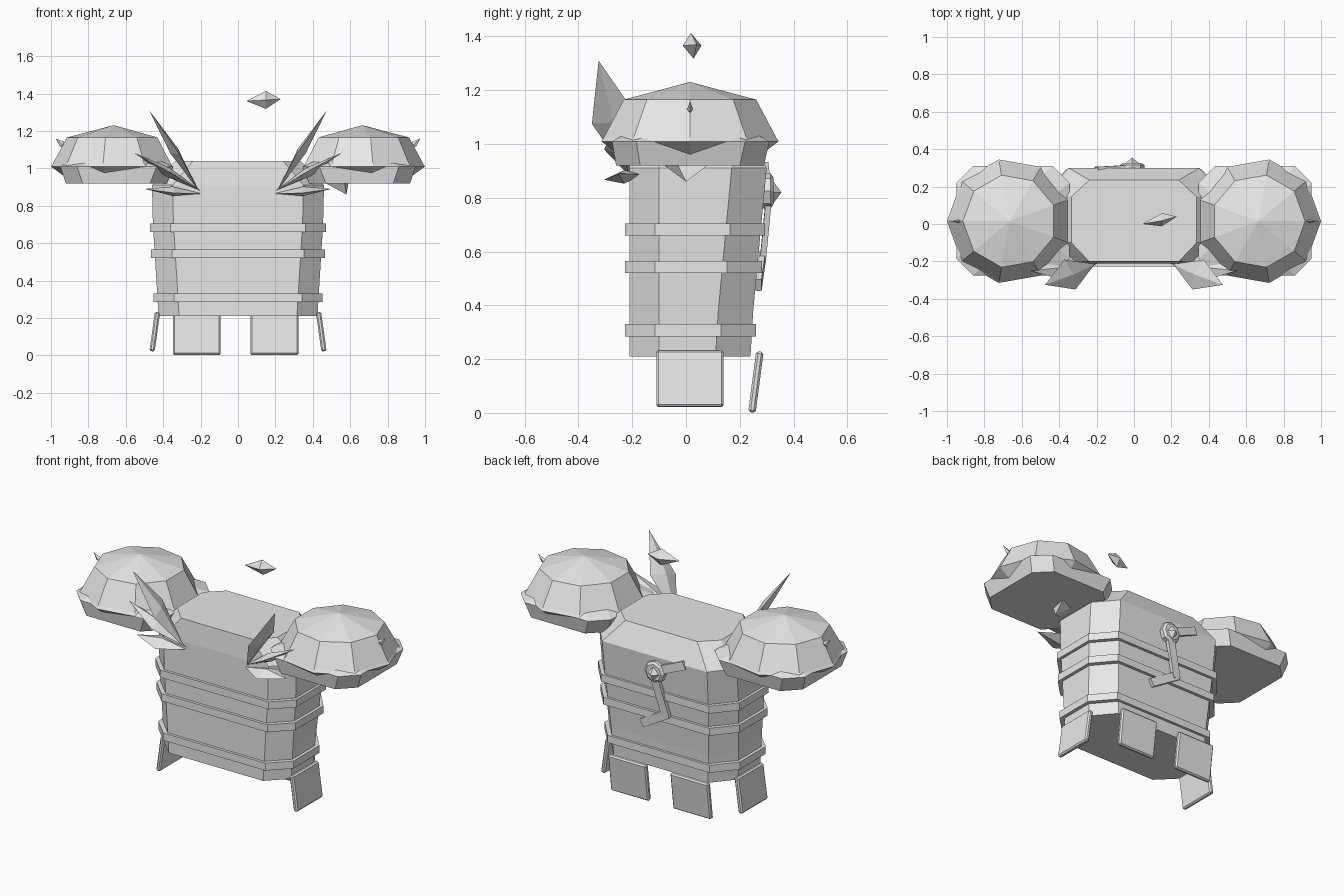
import bpy, bmesh, math
from mathutils import Vector, Matrix, Euler

cube = bpy.data.objects.get("Cube")
if cube:
    bpy.data.objects.remove(cube, do_unlink=True)

STEEL = (0.8, 0.8, 0.8, 1)
steel = bpy.data.materials.new("pale_steel")
steel.use_nodes = True
steel.diffuse_color = STEEL
steel.node_tree.nodes["Principled BSDF"].inputs["Base Color"].default_value = STEEL


def finish(name, bm):
    bmesh.ops.recalc_face_normals(bm, faces=bm.faces)
    mesh = bpy.data.meshes.new(name)
    bm.to_mesh(mesh)
    bm.free()
    mesh.materials.append(steel)
    obj = bpy.data.objects.new(name, mesh)
    bpy.context.scene.collection.objects.link(obj)
    return obj


def loft(name, rings):
    """Skin a stack of equal-length rings and cap both ends."""
    bm = bmesh.new()
    rows = [[bm.verts.new(p) for p in ring] for ring in rings]
    n = len(rows[0])
    for low, high in zip(rows, rows[1:]):
        for i in range(n):
            j = (i + 1) % n
            bm.faces.new((low[i], low[j], high[j], high[i]))
    bm.faces.new(rows[0])
    bm.faces.new(rows[-1])
    return finish(name, bm)


def octagon(x0, x1, y0, y1, cx, cf, cb, z):
    """Rectangle with cut corners: cx across, cf deep in front, cb deep behind."""
    return [(x0 + cx, y0, z), (x1 - cx, y0, z), (x1, y0 + cf, z), (x1, y1 - cb, z),
            (x1 - cx, y1, z), (x0 + cx, y1, z), (x0, y1 - cb, z), (x0, y0 + cf, z)]


def hull(name, points):
    bm = bmesh.new()
    for p in points:
        bm.verts.new(p)
    bmesh.ops.convex_hull(bm, input=bm.verts)
    return finish(name, bm)


def crystal(name, base, tip, wide, thin, at=0.5):
    """Blade with two points and a diamond waist."""
    base, tip, wide, thin = map(Vector, (base, tip, wide, thin))
    mid = base.lerp(tip, at)
    return hull(name, [base, tip, mid + wide, mid - wide, mid + thin, mid - thin])


def plate(name, centre, size, turn=(0, 0, 0), bevel=0.0):
    bm = bmesh.new()
    bmesh.ops.create_cube(bm, size=1)
    bmesh.ops.scale(bm, vec=size, verts=bm.verts)
    if bevel:
        bmesh.ops.bevel(bm, geom=bm.edges[:], offset=bevel, segments=1, affect='EDGES')
    bm.transform(Matrix.Translation(centre) @ Euler(turn).to_matrix().to_4x4())
    return finish(name, bm)


def bar(name, a, b, width=0.05, depth=0.022):
    """Flat strip across the back from a to b."""
    a, b = Vector(a), Vector(b)
    along = (b - a).normalized()
    side = along.cross(Vector((0, 1, 0))).normalized() * width / 2
    out = side.cross(along).normalized() * depth / 2
    return hull(name, [p + s * side + o * out for p in (a, b) for s in (1, -1) for o in (1, -1)])


# Torso shell, cut corners, sloping in to the neck
def torso_ring(half, back, z, grow=0.0):
    return octagon(-half - grow, half + grow, -0.21 - grow, back + grow, 0.11, 0.11, 0.13, z)


torso = [torso_ring(0.425, 0.24, 0.21), torso_ring(0.435, 0.25, 0.38),
         torso_ring(0.445, 0.265, 0.54), torso_ring(0.455, 0.28, 0.70),
         torso_ring(0.46, 0.30, 0.91),
         octagon(-0.335, 0.335, -0.2, 0.235, 0.095, 0.1, 0.09, 1.04)]
loft("torso", torso)

# Raised belts
for name, half, back, z in (("waist_belt", 0.435, 0.245, 0.285),
                            ("rib_belt", 0.448, 0.266, 0.52),
                            ("chest_belt", 0.455, 0.278, 0.66)):
    loft(name, [torso_ring(half, back, z, 0.016), torso_ring(half, back, z + 0.045, 0.016)])

# Skirt plates: two behind, one on each hip
for side, x in (("right", -0.22), ("left", 0.195)):
    plate(f"{side}_back_skirt", (x, 0.26, 0.115), (0.255, 0.028, 0.228), (-0.13, 0, 0), 0.008)
for s, side in ((1, "left"), (-1, "right")):
    plate(f"{side}_hip_skirt", (s * 0.445, 0.015, 0.127), (0.028, 0.25, 0.212),
          (0, -s * 0.14, 0), 0.008)

# Shoulders and collar spikes, mirrored
for s, side in ((1, "left"), (-1, "right")):
    def m(x, y, z, s=s):
        return (s * x, y, z)

    # Lower shoulder guard
    guard = [octagon(0.38, 0.92, -0.26, 0.29, 0.09, 0.09, 0.09, 0.92),
             octagon(0.345, 0.95, -0.275, 0.31, 0.09, 0.09, 0.09, 1.01),
             octagon(0.50, 0.82, -0.15, 0.18, 0.09, 0.09, 0.09, 1.08)]
    loft(f"{side}_shoulder_guard", [[m(*p) for p in ring] for ring in guard])

    # Nine-sided dome with an overhanging lip
    def dome_ring(r, z):
        angles = [math.tau * i / 9 for i in range(9)]
        return [m(0.665 + r * math.cos(a), 0.015 + r * math.sin(a), z) for a in angles]

    loft(f"{side}_shoulder_dome", [dome_ring(0.26, 0.955), dome_ring(0.335, 1.01),
                                   dome_ring(0.325, 1.025), dome_ring(0.25, 1.165),
                                   dome_ring(0.003, 1.23)])

    # Stud on the outer face of the dome
    crystal(f"{side}_dome_stud", m(0.92, 0.015, 1.11), m(0.975, 0.015, 1.16),
            (0, 0.01, 0), m(0.012, 0, -0.012), 0.4)

    # Fan of three blades
    crystal(f"{side}_tall_spike", m(0.21, -0.215, 0.88), m(0.475, -0.325, 1.31),
            m(0.03, 0.08, 0.02), m(0.02, 0, -0.014))
    crystal(f"{side}_middle_spike", m(0.20, -0.21, 0.88), m(0.55, -0.25, 1.08),
            m(0.01, 0.075, 0.0), m(0.012, 0, -0.022))
    crystal(f"{side}_low_spike", m(0.195, -0.21, 0.865), m(0.50, -0.25, 0.89),
            m(0.01, 0.075, 0.01), m(0, 0, 0.025))

# Loose crystals: one floating above, one beneath the left shoulder
crystal("floating_crystal", (0.045, 0.0, 1.36), (0.228, 0.04, 1.37),
        (0.0, -0.005, 0.048), (0.0, 0.035, 0.0), 0.57)
crystal("under_shoulder_crystal", (0.47, -0.08, 0.92), (0.59, 0.08, 0.92),
        (0.04, -0.03, 0.0), (0.05, 0.0, -0.06))

# Clasp on the back: hub, stud and a bent strip
bar("clasp_short_strip", (-0.01, 0.305, 0.83), (-0.20, 0.295, 0.91))
bar("clasp_long_strip", (0.0, 0.31, 0.82), (-0.07, 0.285, 0.56))
bar("clasp_end_strip", (-0.08, 0.285, 0.58), (0.10, 0.27, 0.475))
hub = [[(-0.01 + r * math.cos(math.tau * i / 8), y, 0.825 + r * math.sin(math.tau * i / 8))
        for i in range(8)] for r, y in ((0.065, 0.285), (0.065, 0.315), (0.05, 0.325))]
loft("clasp_hub", hub)
crystal("clasp_stud", (-0.01, 0.30, 0.82), (-0.01, 0.355, 0.82), (0.04, 0, 0), (0, 0, 0.045), 0.4)
